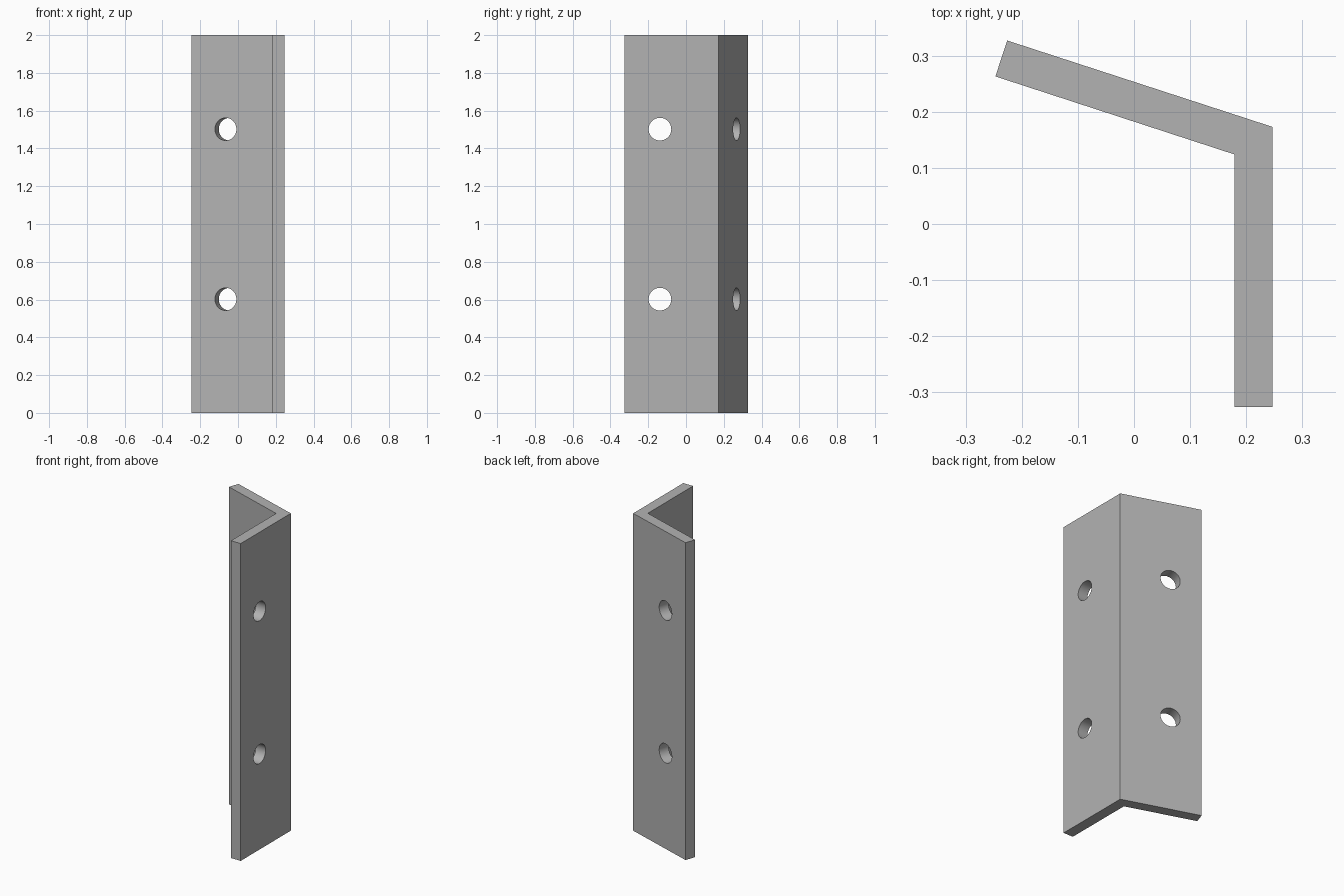
import bpy, bmesh, math
from mathutils import Vector

cube = bpy.data.objects.get("Cube")
if cube:
    bpy.data.objects.remove(cube, do_unlink=True)

HEIGHT = 2.0
HOLE_RADIUS = 0.06
HOLE_HEIGHTS = (0.602, 1.502)

steel = bpy.data.materials.new("steel_grey")
steel.use_nodes = True
grey = (0.45, 0.45, 0.45, 1)
steel.diffuse_color = grey
steel.node_tree.nodes["Principled BSDF"].inputs["Base Color"].default_value = grey

# Bent angle profile, extruded upwards
profile = [(0.247, -0.326), (0.247, 0.173), (-0.226, 0.327),
           (-0.247, 0.263), (0.179, 0.124), (0.179, -0.326)]
bm = bmesh.new()
base = bm.faces.new([bm.verts.new((x, y, 0)) for x, y in profile])
grown = bmesh.ops.extrude_face_region(bm, geom=[base])
top = [v for v in grown["geom"] if isinstance(v, bmesh.types.BMVert)]
bmesh.ops.translate(bm, verts=top, vec=(0, 0, HEIGHT))
bmesh.ops.recalc_face_normals(bm, faces=bm.faces)
mesh = bpy.data.meshes.new("angle_bracket")
bm.to_mesh(mesh)
bm.free()
bracket = bpy.data.objects.new("angle_bracket", mesh)
bpy.context.collection.objects.link(bracket)
mesh.materials.append(steel)


def drill(name, centre, direction):
    """Cut a round through hole along a direction."""
    bpy.ops.mesh.primitive_cylinder_add(vertices=40, radius=HOLE_RADIUS, depth=0.3, location=centre)
    cutter = bpy.context.object
    cutter.name = name
    cutter.rotation_euler = Vector(direction).to_track_quat("Z", "Y").to_euler()
    cutter.hide_render = True
    cutter.data.materials.append(steel)
    bpy.context.view_layer.objects.active = bracket
    cut = bracket.modifiers.new(name, "BOOLEAN")
    cut.operation = "DIFFERENCE"
    cut.solver = "EXACT"
    cut.object = cutter
    bpy.ops.object.modifier_apply(modifier=cut.name)
    bpy.data.objects.remove(cutter, do_unlink=True)


# Two bolt holes through each leg
slope = math.radians(18)
for z in HOLE_HEIGHTS:
    drill("straight_leg_hole", (0.213, -0.138, z), (1, 0, 0))
    drill("sloped_leg_hole", (-0.055, 0.236, z), (math.sin(slope), math.cos(slope), 0))

# Smooth hole walls, crisp plate edges
bpy.ops.object.select_all(action="DESELECT")
bracket.select_set(True)
bpy.context.view_layer.objects.active = bracket
bpy.ops.object.shade_smooth_by_angle(angle=math.radians(15))
